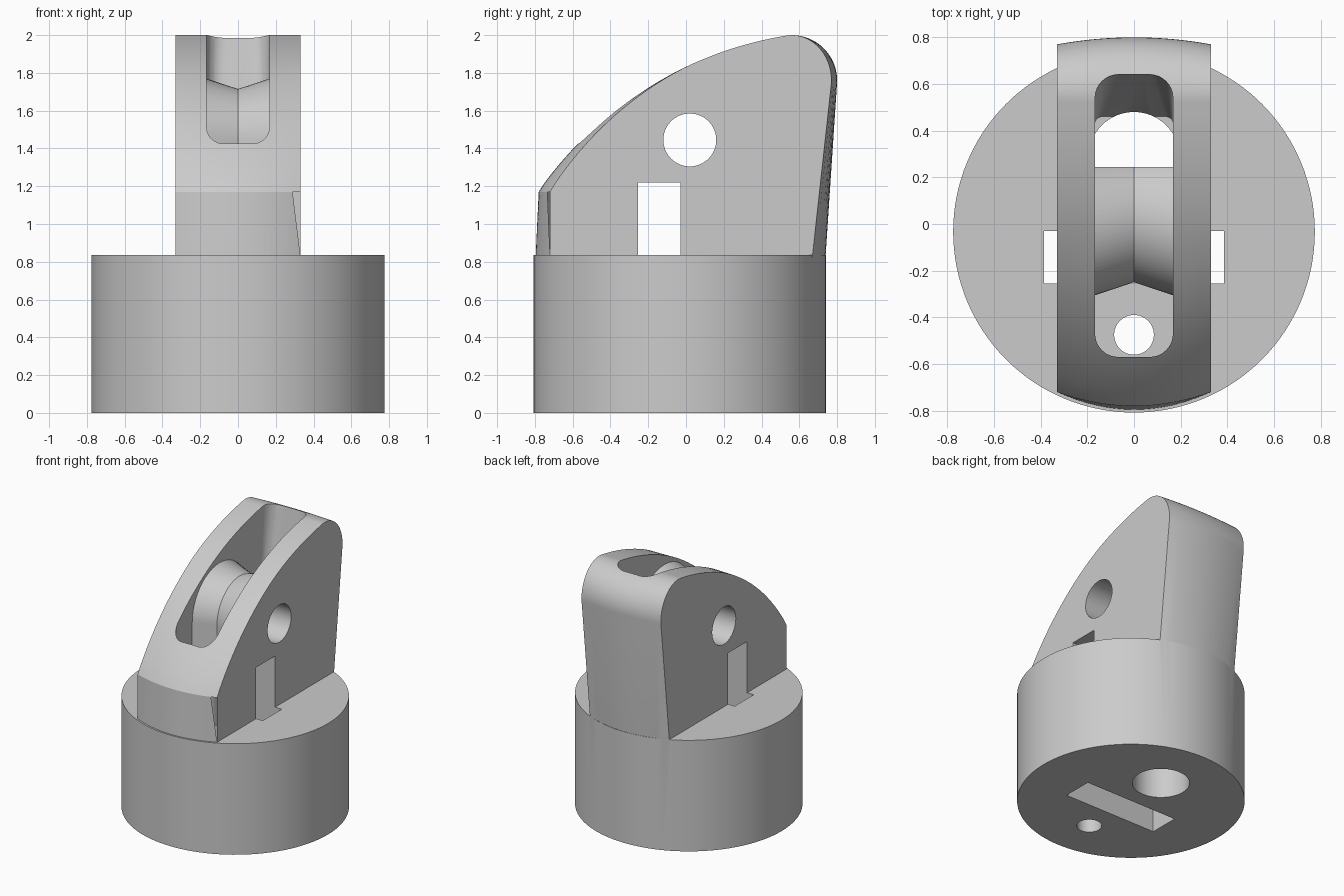
import bpy, bmesh, math

if "Cube" in bpy.data.objects:
    bpy.data.objects.remove(bpy.data.objects["Cube"])

grey = bpy.data.materials.new("plain_grey")
grey.diffuse_color = (0.6, 0.6, 0.6, 1)
grey.use_nodes = True
grey.node_tree.nodes["Principled BSDF"].inputs["Base Color"].default_value = grey.diffuse_color


def loft(name, sections):
    """Solid skinned through closed rings with equal point counts."""
    bm = bmesh.new()
    rings = [[bm.verts.new(p) for p in s] for s in sections]
    n = len(rings[0])
    for a, b in zip(rings, rings[1:]):
        for i in range(n):
            j = (i + 1) % n
            bm.faces.new((a[i], a[j], b[j], b[i]))
    bm.faces.new(rings[0])
    bm.faces.new(rings[-1])
    bmesh.ops.recalc_face_normals(bm, faces=bm.faces[:])
    me = bpy.data.meshes.new(name)
    bm.to_mesh(me)
    bm.free()
    me.materials.append(grey)
    ob = bpy.data.objects.new(name, me)
    bpy.context.collection.objects.link(ob)
    return ob


def circle(cx, cy, r, n=64):
    return [(cx + r * math.cos(2 * math.pi * i / n),
             cy + r * math.sin(2 * math.pi * i / n)) for i in range(n)]


def upright(name, outline, z0, z1):
    return loft(name, [[(x, y, z) for x, y in outline] for z in (z0, z1)])


def combine(target, other, operation):
    mod = target.modifiers.new("bool", 'BOOLEAN')
    mod.operation, mod.solver, mod.object = operation, 'EXACT', other
    bpy.context.view_layer.objects.active = target
    bpy.ops.object.modifier_apply(modifier=mod.name)
    bpy.data.objects.remove(other)


# Round base
body = upright("pulley_housing", circle(0, -0.033, 0.775, 128), 0, 0.835)

# Upright fin: side profile whose front and back bow out towards the middle
arcs = [(0.85, 0.033, 1.99, 145.1, 99.5, 28), (0.56, 1.76, 0.24, 95, -4, 18)]
profile = [(-0.797, 0.8, 0.077), (-0.78, 1.17, 0.06)]
for k, (cy, cz, r, a0, a1, n) in enumerate(arcs):
    for i in range(1 if k == 0 else 0, n + 1):
        a = math.radians(a0 + (a1 - a0) * i / n)
        y = cy + r * math.cos(a)
        shift = max(0, -y) * 0.077 - max(0, y - 0.56) * 0.125
        profile.append((y, cz + r * math.sin(a), shift))
profile.append((0.737, 0.8, -0.071))
sections = []
for i in range(17):
    x = -0.33 + 0.66 * i / 16
    sections.append([(x, y + s * (x / 0.33) ** 2, z) for y, z, s in profile])
combine(body, loft("fin", sections), 'UNION')


# Rope slot with rounded corners and a sloping rear wall
def slot_outline(y0, y1, r0, r1, z):
    w, pts = 0.167, []
    corners = [(w, y1, r1, 0), (-w, y1, r1, 90), (-w, y0, r0, 180), (w, y0, r0, 270)]
    for cx, cy, r, start in corners:
        ox = cx - math.copysign(r, cx)
        oy = cy + (r if cy == y0 else -r)
        for i in range(9):
            a = math.radians(start + 90 * i / 8)
            pts.append((ox + r * math.cos(a), oy + r * math.sin(a), z))
    return pts


combine(body, loft("slot", [slot_outline(-0.57, 0.46, 0.1, 0.03, 0.83),
                            slot_outline(-0.57, 0.659, 0.1, 0.11, 2.1)]), 'DIFFERENCE')

# Fixed V-grooved guide wheel with the web below it
sections = []
for x, r in ((-0.2, 0.336), (0, 0.27), (0.2, 0.336)):
    end = math.acos(0.225 / r)
    ring = [(x, 0.02 - r, 0.8)]
    for i in range(33):
        a = math.pi + (end - math.pi) * i / 32
        ring.append((x, 0.02 + r * math.cos(a), 1.445 + r * math.sin(a)))
    ring.append((x, 0.245, 0.8))
    sections.append(ring)
combine(body, loft("guide_wheel", sections), 'UNION')

# Axle hole through the fin
axle = loft("axle_hole", [[(x, y, z) for y, z in circle(0.02, 1.445, 0.14)]
                          for x in (-0.5, 0.5)])
combine(body, axle, 'DIFFERENCE')

# Strap opening and the two rope holes rising from the underside
strap = [(-0.385, -0.255), (0.385, -0.255), (0.385, -0.03), (-0.385, -0.03)]
combine(body, upright("strap_opening", strap, -0.1, 1.22), 'DIFFERENCE')
combine(body, upright("large_hole", circle(0, 0.285, 0.195), -0.1, 1.0), 'DIFFERENCE')
combine(body, upright("small_hole", circle(0, -0.475, 0.085), -0.1, 0.9), 'DIFFERENCE')

# Smooth curved walls, sharp edges
bpy.ops.object.select_all(action='DESELECT')
body.select_set(True)
bpy.context.view_layer.objects.active = body
bpy.ops.object.shade_smooth_by_angle(angle=math.radians(20))
